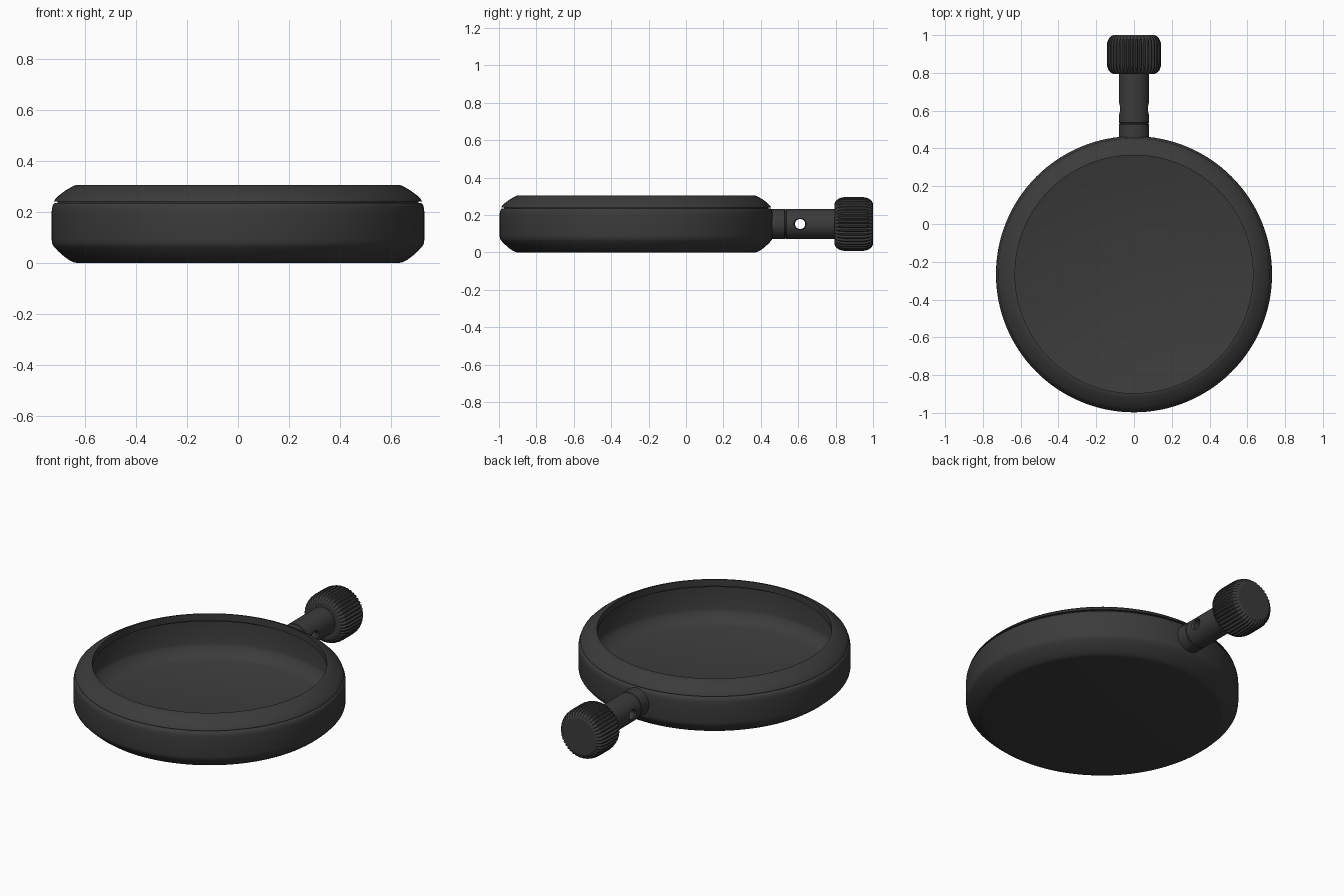
import bpy
import bmesh
import math
from math import cos, sin, pi

cube = bpy.data.objects.get("Cube")
if cube:
    bpy.data.objects.remove(cube, do_unlink=True)

black = bpy.data.materials.new("black_metal")
black.use_nodes = True
colour = (0.044, 0.044, 0.044, 1)
black.diffuse_color = colour
black.node_tree.nodes["Principled BSDF"].inputs["Base Color"].default_value = colour

CASE_Y = -0.266   # centre of the round case
AXIS_Z = 0.152    # height of the stem and crown axis


def arc(cr, cz, rr, rz, a0, a1, n=6):
    """Elliptical arc in the radius/height plane."""
    angles = [math.radians(a0 + (a1 - a0) * i / n) for i in range(n + 1)]
    return [(cr + rr * cos(a), cz + rz * sin(a)) for a in angles]


def lathe(name, profile, segments, location, along_y=False, radius=None, closed=False):
    """Revolve (radius, height) points; radius() may vary them around the axis."""
    bm = bmesh.new()
    rings = []
    for r, h in profile:
        ring = []
        for i in range(segments):
            a = 2 * pi * i / segments
            rad = radius(r, i) if radius else r
            ring.append(bm.verts.new((rad * cos(a), rad * sin(a), h)))
        rings.append(ring)
    pairs = list(zip(rings, rings[1:]))
    if closed:
        pairs.append((rings[-1], rings[0]))
    for low, high in pairs:
        for i in range(segments):
            j = (i + 1) % segments
            bm.faces.new((low[i], low[j], high[j], high[i]))
    if not closed:
        bm.faces.new(rings[0][::-1])
        bm.faces.new(rings[-1])
    bmesh.ops.recalc_face_normals(bm, faces=bm.faces)
    mesh = bpy.data.meshes.new(name)
    bm.to_mesh(mesh)
    bm.free()
    mesh.materials.append(black)
    obj = bpy.data.objects.new(name, mesh)
    bpy.context.collection.objects.link(obj)
    obj.location = location
    if along_y:
        obj.rotation_euler.x = -pi / 2
    return obj


def smooth(obj, angle=30):
    bpy.ops.object.select_all(action="DESELECT")
    obj.select_set(True)
    bpy.context.view_layer.objects.active = obj
    bpy.ops.object.shade_smooth_by_angle(angle=math.radians(angle))


# Case: hollow dish with a chamfered lower edge and a flat floor
outside = [(0.635, 0), (0.645, 0.002), (0.66, 0.009), (0.68, 0.023), (0.705, 0.045),
           (0.722, 0.063), (0.728, 0.073), (0.731, 0.09), (0.731, 0.195)]
outside += arc(0.715, 0.205, 0.015, 0.03, 10, 90, 4)
inside = [(0.70, 0.235), (0.70, 0.1), (0.694, 0.082), (0.675, 0.06), (0.65, 0.039), (0.63, 0.03)]
smooth(lathe("case", outside + inside, 128, (0, CASE_Y, 0)))

# Bezel: sloped ring with an overhanging lip around the opening
bezel = [(0.69, 0.232), (0.708, 0.232), (0.708, 0.241), (0.721, 0.241), (0.717, 0.249),
         (0.702, 0.264), (0.68, 0.281), (0.655, 0.296), (0.636, 0.305),
         (0.63, 0.305), (0.63, 0.265), (0.69, 0.255)]
smooth(lathe("bezel", bezel, 128, (0, CASE_Y, 0), closed=True))

# Stem: collar and tube with a fine groove between them
stem_profile = [(0.08, 0.44), (0.08, 0.527), (0.077, 0.53), (0.077, 0.534),
                (0.08, 0.537), (0.08, 0.81)]
stem = lathe("stem", stem_profile, 64, (0, 0, AXIS_Z), along_y=True)

# Cross hole through the stem, flared at both ends
hole_profile = [(0.05, -0.1), (0.027, -0.07), (0.027, 0.07), (0.05, 0.1)]
hole = lathe("hole_cutter", hole_profile, 32, (0, 0.61, AXIS_Z))
hole.rotation_euler.y = pi / 2
hole.hide_render = True
hole.hide_viewport = True
cut = stem.modifiers.new("cross_hole", "BOOLEAN")
cut.operation = "DIFFERENCE"
cut.solver = "EXACT"
cut.object = hole
smooth(stem)

# Crown: barrel-shaped knob with narrow flutes that fade at both ends
FLUTES, STEPS = 40, 6


def fluted(r, i):
    depth = 0.009 * min(1, max(0, (r - 0.105) / 0.02))
    return r - depth * (0.5 + 0.5 * cos(2 * pi * i / STEPS)) ** 2


crown_profile = [(0.1, 0.794), (0.108, 0.794)] + arc(0.106, 0.852, 0.038, 0.057, -75, 0, 8)
crown_profile += arc(0.106, 0.942, 0.038, 0.057, 0, 75, 8) + [(0.108, 1.0), (0.1, 1.0)]
crown = lathe("crown", crown_profile, FLUTES * STEPS, (0, 0, AXIS_Z), along_y=True, radius=fluted)
smooth(crown, 40)
